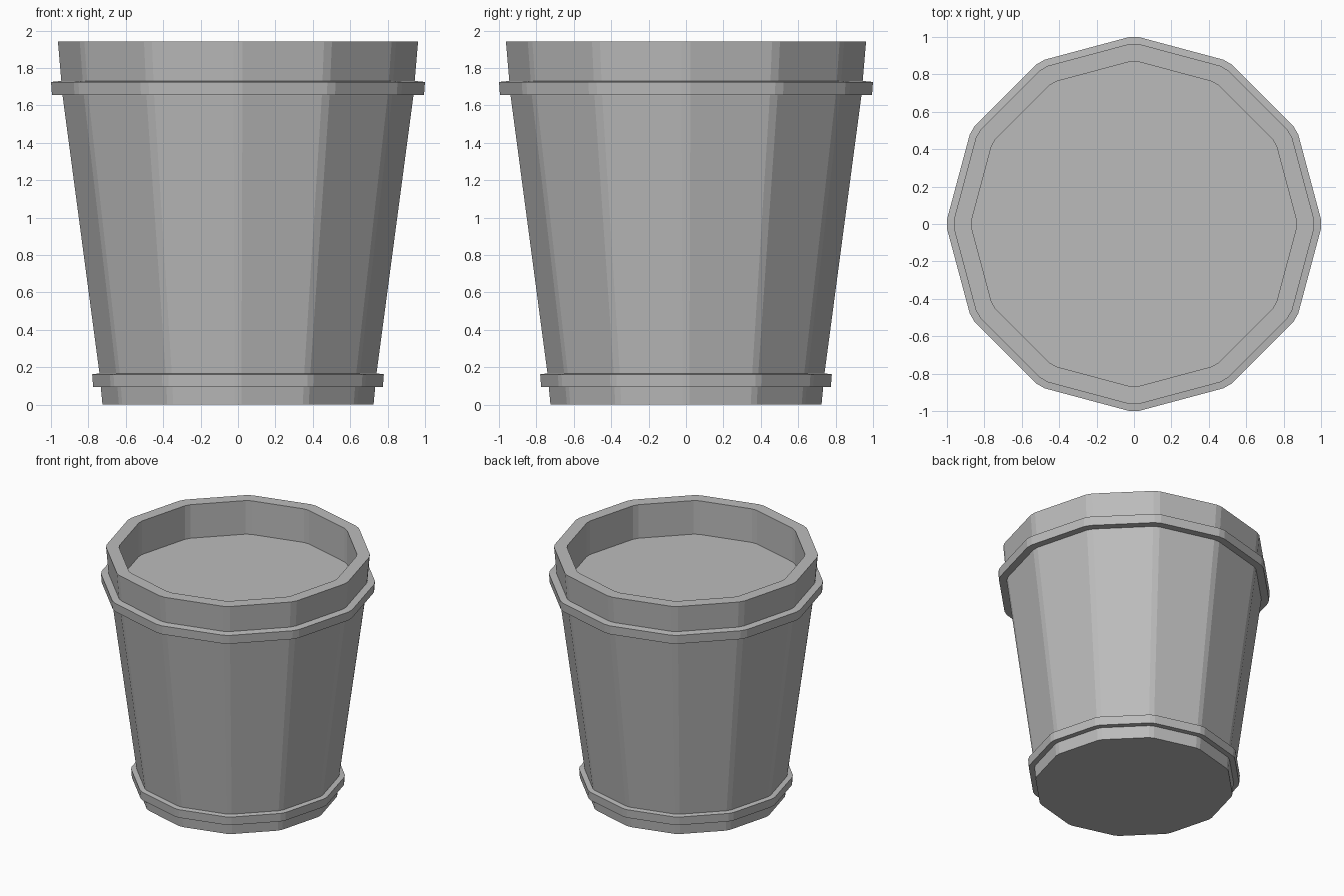
import bpy, bmesh
from math import radians, cos, sin

if "Cube" in bpy.data.objects:
    bpy.data.objects.remove(bpy.data.objects["Cube"], do_unlink=True)

SIDES = 12      # main flat faces around the pot
CHAMFER = 1.45  # half angle of the narrow face at each corner, in degrees

grey = bpy.data.materials.new("plain grey")
grey.use_nodes = True
colour = (0.5, 0.5, 0.5, 1)
grey.diffuse_color = colour
grey.node_tree.nodes["Principled BSDF"].inputs["Base Color"].default_value = colour


def corner_angles(chamfer):
    step = 360 / SIDES
    return [radians(i * step + s * chamfer) for i in range(SIDES) for s in (-1, 1)]


def lathe(name, profile, closed=False):
    """Turn (radius, height) points into a twelve-sided part with chamfered corners."""
    bm = bmesh.new()
    angles = corner_angles(CHAMFER)
    rings = [[bm.verts.new((r * cos(a), r * sin(a), z)) for a in angles]
             for r, z in profile]
    pairs = list(zip(rings, rings[1:]))
    if closed:
        pairs.append((rings[-1], rings[0]))
    else:
        bm.faces.new(rings[0])
        bm.faces.new(rings[-1])
    n = len(angles)
    for low, high in pairs:
        for i in range(n):
            j = (i + 1) % n
            bm.faces.new((low[i], low[j], high[j], high[i]))
    bmesh.ops.recalc_face_normals(bm, faces=bm.faces)
    mesh = bpy.data.meshes.new(name)
    bm.to_mesh(mesh)
    bm.free()
    mesh.materials.append(grey)
    obj = bpy.data.objects.new(name, mesh)
    bpy.context.collection.objects.link(obj)
    return obj


# Tapered pot with a hollow rim and a flat filled surface inside
lathe("pot_body", [(0.725, 0), (0.74, 0.16), (0.938, 1.65), (0.945, 1.73),
                   (0.963, 1.94), (0.868, 1.94), (0.868, 1.67)])

# Raised bands around the foot and below the rim
lathe("lower_band", [(0.72, 0.095), (0.775, 0.095), (0.78, 0.162), (0.73, 0.168)], closed=True)
lathe("upper_band", [(0.92, 1.655), (0.995, 1.655), (1.0, 1.725), (0.93, 1.732)], closed=True)
